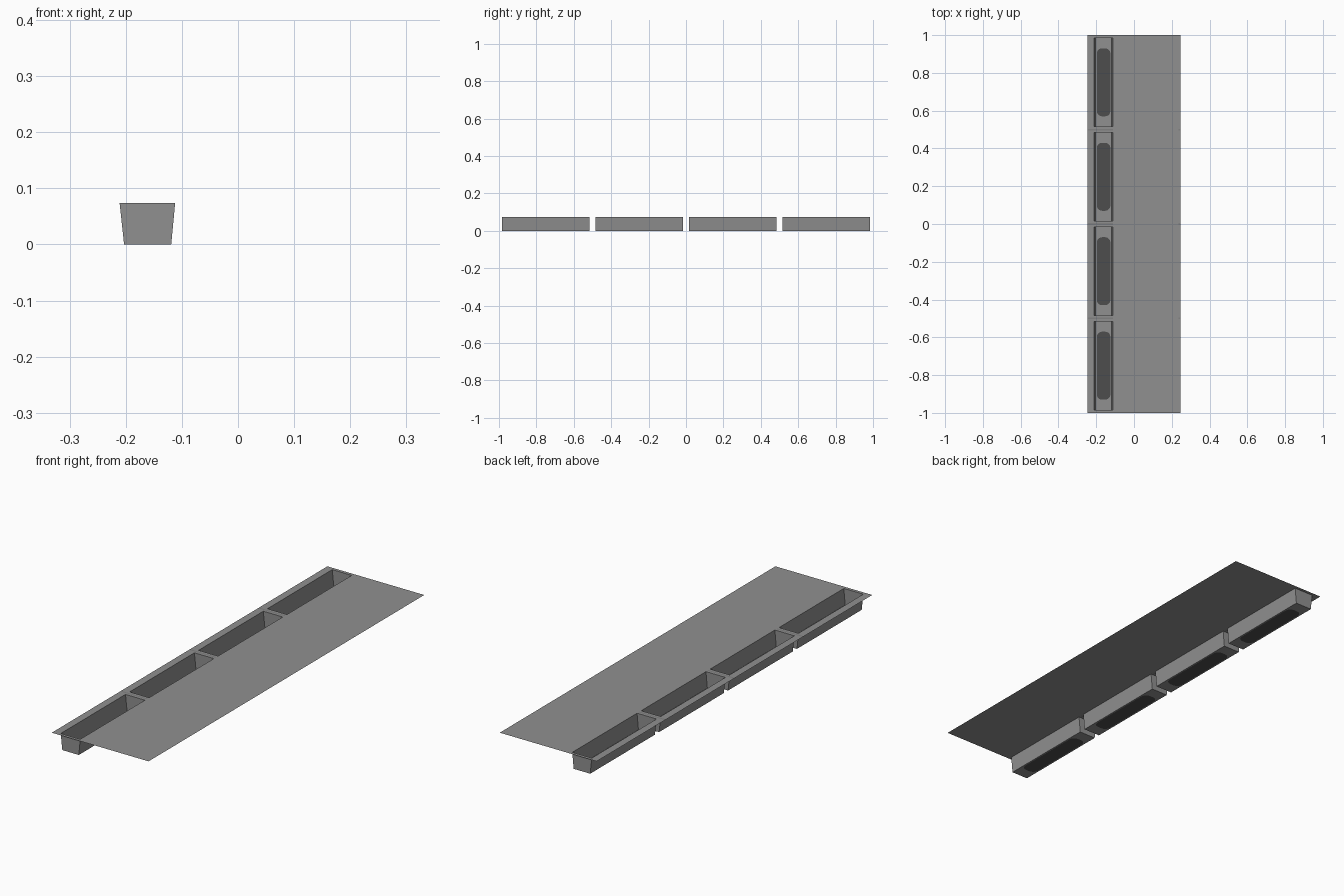
import bpy, bmesh, math

if "Cube" in bpy.data.objects:
    bpy.data.objects.remove(bpy.data.objects["Cube"])


def material(name, v):
    m = bpy.data.materials.new(name)
    m.diffuse_color = (v, v, v, 1)
    m.use_nodes = True
    m.node_tree.nodes["Principled BSDF"].inputs["Base Color"].default_value = m.diffuse_color
    return m


GREY = material("concrete grey", 0.28)
SEAM = material("seam grey", 0.22)
DARK = material("dark channel bed", 0.075)

TOP = 0.074
X0, X1 = -0.211, -0.112      # channel opening
B0, B1 = -0.203, -0.119      # channel floor
HALF = 0.235                 # half length of one channel
CENTRES = [-0.75, -0.25, 0.25, 0.75]


def finish(bm, name, mats):
    me = bpy.data.meshes.new(name)
    bm.to_mesh(me)
    bm.free()
    ob = bpy.data.objects.new(name, me)
    bpy.context.collection.objects.link(ob)
    for m in mats:
        me.materials.append(m)
    return ob


# Paved slab: a thin sheet with an opening above every channel
bm = bmesh.new()
xs = [-0.246, X0, X1, 0.235, 0.246]
ys = [-1.0]
for c in CENTRES:
    ys += [c - HALF, c + HALF]
    if c < 0.75:
        ys += [c + 0.246, c + 0.254]
ys.append(1.0)
grid = [[bm.verts.new((x, y, TOP)) for x in xs] for y in ys]
for j in range(len(ys) - 1):
    ym = (ys[j] + ys[j + 1]) / 2
    for i in range(len(xs) - 1):
        if i == 1 and any(abs(ym - c) < HALF for c in CENTRES):
            continue
        f = bm.faces.new((grid[j][i], grid[j][i + 1],
                          grid[j + 1][i + 1], grid[j + 1][i]))
        # short seams between neighbouring modules
        if ys[j + 1] - ys[j] < 0.01 and i != 2:
            f.material_index = 1
finish(bm, "slab", [GREY, SEAM])


# Open channels with tapered sides and a dark rounded bed in the floor
def channel(c, n):
    bm = bmesh.new()

    def ring(a, b, z):
        return [bm.verts.new((x, y, z)) for x, y in
                ((a, c - HALF), (b, c - HALF), (b, c + HALF), (a, c + HALF))]

    top, low = ring(X0, X1, TOP), ring(B0, B1, 0)
    for i in range(4):
        k = (i + 1) % 4
        bm.faces.new((low[i], low[k], top[k], top[i]))
    # rounded bed outline, one corner per floor corner
    r, hw, hl, xm = 0.028, 0.036, 0.18, (B0 + B1) / 2
    bed = []
    for q, (sx, sy) in enumerate(((-1, -1), (1, -1), (1, 1), (-1, 1))):
        arc = []
        for s in range(6):
            a = math.pi + (q + s / 5) * math.pi / 2
            arc.append(bm.verts.new((xm + sx * (hw - r) + r * math.cos(a),
                                     c + sy * (hl - r) + r * math.sin(a), 0)))
        for s in range(5):
            bm.faces.new((low[q], arc[s + 1], arc[s]))
        bed.append(arc)
    for q in range(4):
        k = (q + 1) % 4
        bm.faces.new((low[q], low[k], bed[k][0], bed[q][-1]))
    f = bm.faces.new([v for arc in bed for v in arc])
    f.material_index = 1
    bmesh.ops.recalc_face_normals(bm, faces=bm.faces[:])
    finish(bm, "channel_%d" % n, [GREY, DARK])


for n, c in enumerate(CENTRES):
    channel(c, n + 1)
